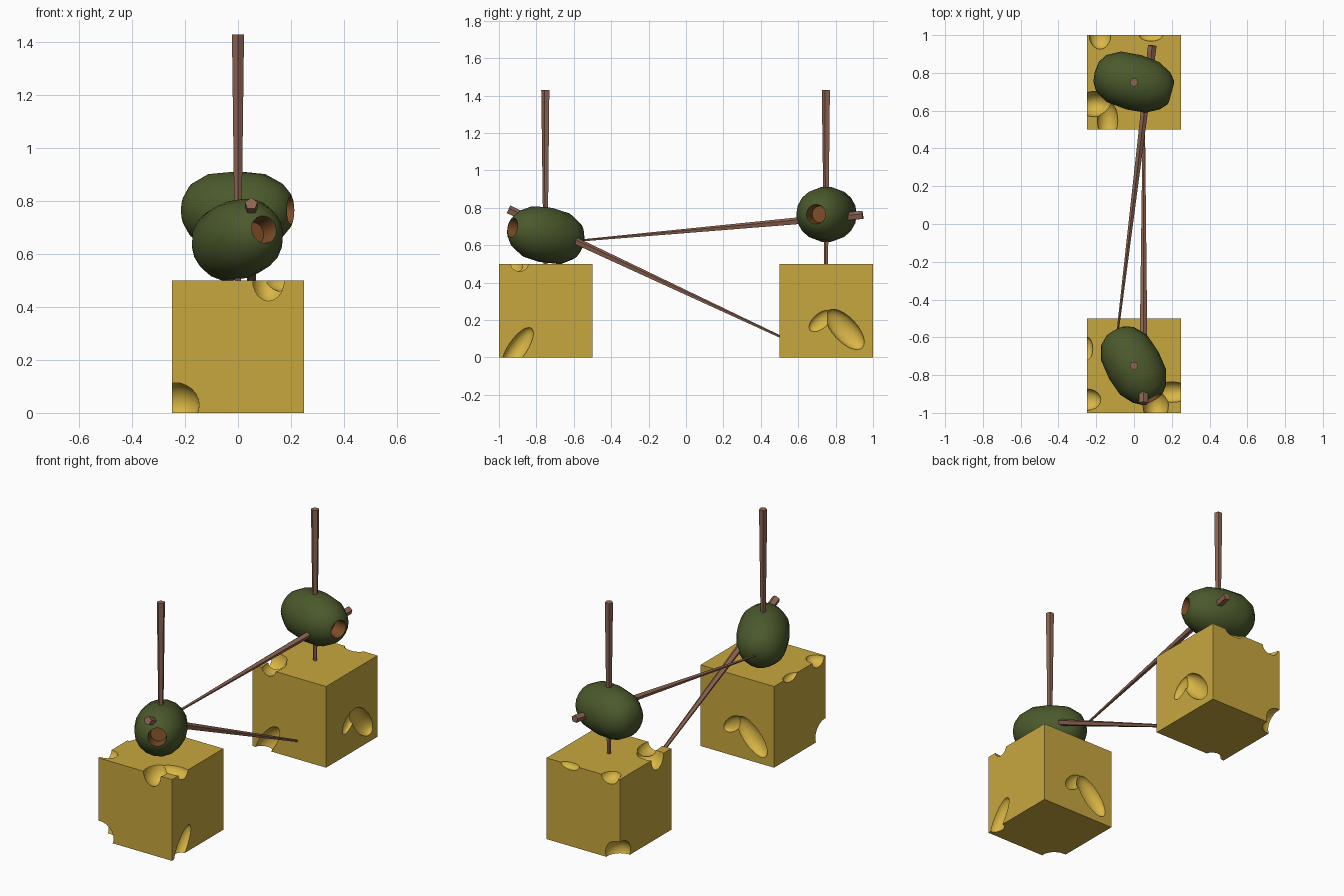
import bpy, bmesh, math
from mathutils import Vector, Matrix

if "Cube" in bpy.data.objects:
    bpy.data.objects.remove(bpy.data.objects["Cube"])


def mat(name, r, g, b):
    m = bpy.data.materials.new(name)
    m.diffuse_color = (r, g, b, 1)
    m.use_nodes = True
    m.node_tree.nodes["Principled BSDF"].inputs["Base Color"].default_value = m.diffuse_color
    return m


RIND = mat("cheese", 0.58, 0.39, 0.05)
HOLE = mat("cheese_hole", 0.70, 0.47, 0.06)
OLIVE = mat("olive_green", 0.07, 0.10, 0.025)
PIT = mat("olive_pit", 0.20, 0.075, 0.02)
WOOD = mat("wood", 0.27, 0.13, 0.085)


def add(name, bm, *mats):
    me = bpy.data.meshes.new(name)
    bm.to_mesh(me)
    bm.free()
    for m in mats:
        me.materials.append(m)
    ob = bpy.data.objects.new(name, me)
    bpy.context.collection.objects.link(ob)
    return ob


def smooth(ob, deg):
    bpy.ops.object.select_all(action='DESELECT')
    ob.select_set(True)
    bpy.context.view_layer.objects.active = ob
    bpy.ops.object.shade_smooth_by_angle(angle=math.radians(deg))


# Cheese block with ellipsoid hollows: centre, radii, long (local z) direction
HOLLOWS = [
    ((.115, -.21, .505), (.068, .09, .092), (0, 0, 1)),
    ((.20, -.14, .505), (.10, .055, .052), (0, 0, 1)),
    ((-.24, -.24, .03), (.095, .09, .085), (0, 0, 1)),
    ((-.25, .09, .5), (.032, .062, .03), (0, 0, 1)),
    ((-.25, -.18, .5), (.075, .057, .045), (0, 0, 1)),
    ((.25, -.15, .05), (.045, .05, .13), (0, .55, .8)),
    ((-.10, .25, .15), (.05, .065, .135), (-.68, 0, -.73)),
    ((.03, .25, .195), (.024, .04, .075), (.75, 0, -.65)),
]


def make_cheese():
    bm = bmesh.new()
    bmesh.ops.create_cube(bm, size=.5, matrix=Matrix.Translation((0, 0, .25)))
    block = add("front_cheese_cube", bm, RIND, HOLE)
    cutters = []
    for c, r, d in HOLLOWS:
        bm = bmesh.new()
        rot = Vector(d).to_track_quat('Z', 'Y').to_matrix().to_4x4()
        m = Matrix.Translation(c) @ rot @ Matrix.Diagonal((*r, 1))
        bmesh.ops.create_uvsphere(bm, u_segments=20, v_segments=12, radius=1, matrix=m)
        cut = add("hollow_cutter", bm)
        cut.hide_render = True
        cutters.append(cut)
        mod = block.modifiers.new("hollow", 'BOOLEAN')
        mod.operation, mod.solver, mod.object = 'DIFFERENCE', 'EXACT', cut
    dg = bpy.context.evaluated_depsgraph_get()
    me = bpy.data.meshes.new_from_object(block.evaluated_get(dg))
    block.modifiers.clear()
    block.data = me
    for cut in cutters:
        bpy.data.objects.remove(cut)
    me.materials.clear()
    me.materials.append(RIND)
    me.materials.append(HOLE)
    # Faces off the six cube planes are the inside of hollows
    for p in me.polygons:
        c = p.center - Vector((0, 0, .25))
        p.material_index = int(max(abs(v) for v in c) < .2495)
    smooth(block, 35)
    return block


front = make_cheese()
front.location = (0, -.75, 0)
back = front.copy()
back.name = "back_cheese_cube"
bpy.context.collection.objects.link(back)
back.location = (0, .75, 0)
back.rotation_euler = (0, 0, -math.pi / 2)

# Olives: lathed profile (along axis, radius) ending in the pit recess
PROFILE = [(-.215, 0), (-.208, .055), (-.18, .1), (-.11, .139), (0, .149), (.10, .139),
           (.17, .102), (.2, .068), (.206, .053), (.195, .05), (.12, .045), (.12, 0)]


def make_olive(name, centre, axis, n=18):
    bm = bmesh.new()
    rings = []
    for t, r in PROFILE:
        if r == 0:
            rings.append([bm.verts.new((0, 0, t))] * n)
        else:
            rings.append([bm.verts.new((r * math.cos(2 * math.pi * i / n),
                                        r * math.sin(2 * math.pi * i / n), t)) for i in range(n)])
    for k in range(len(rings) - 1):
        a, b = rings[k], rings[k + 1]
        for i in range(n):
            j = (i + 1) % n
            f = bm.faces.new(list(dict.fromkeys((a[i], a[j], b[j], b[i]))))
            f.material_index = int(k >= 8)
    bmesh.ops.recalc_face_normals(bm, faces=bm.faces)
    ob = add(name, bm, OLIVE, PIT)
    ob.location = centre
    ob.rotation_euler = Vector(axis).to_track_quat('Z', 'Y').to_euler()
    smooth(ob, 40)


make_olive("front_olive", (0, -.75, .655), (.1, -.18, .038))
make_olive("back_olive", (0, .75, .765), (.2, -.055, 0))


# Five-sided tapered picks, thick end to thin end
def make_pick(name, top, tip, r_top, r_tip):
    top, tip = Vector(top), Vector(tip)
    bm = bmesh.new()
    bmesh.ops.create_cone(bm, cap_ends=True, segments=5, radius1=r_tip, radius2=r_top,
                          depth=(top - tip).length)
    ob = add(name, bm, WOOD)
    ob.location = (top + tip) / 2
    ob.rotation_euler = (top - tip).to_track_quat('Z', 'Y').to_euler()


make_pick("front_upright_pick", (0, -.75, 1.43), (0, -.75, .15), .024, .007)
make_pick("back_upright_pick", (0, .75, 1.43), (0, .75, .15), .024, .007)
make_pick("high_cross_pick", (.097, .945, .76), (-.095, -.64, .618), .024, .005)
make_pick("low_cross_pick", (.05, -.95, .79), (.052, .58, .075), .025, .006)
